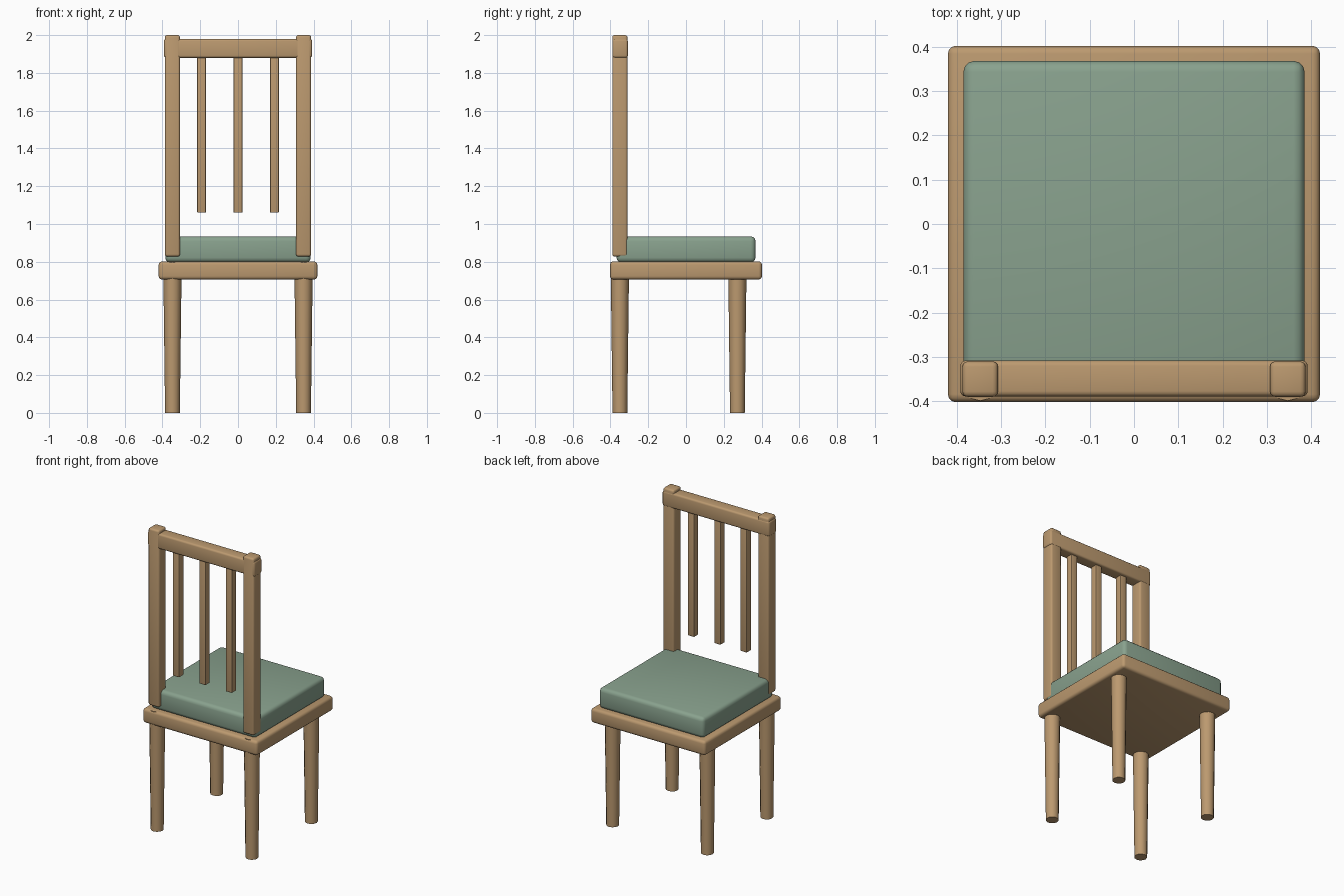
import bpy
import math

if "Cube" in bpy.data.objects:
    bpy.data.objects.remove(bpy.data.objects["Cube"])

wood = bpy.data.materials.new("wood")
wood.diffuse_color = (0.50, 0.32, 0.16, 1)
wood.use_nodes = True
wood.node_tree.nodes["Principled BSDF"].inputs["Base Color"].default_value = wood.diffuse_color
fabric = bpy.data.materials.new("fabric")
fabric.diffuse_color = (0.25, 0.36, 0.27, 1)
fabric.use_nodes = True
fabric.node_tree.nodes["Principled BSDF"].inputs["Base Color"].default_value = fabric.diffuse_color


def finish(ob, name, mat):
    ob.name = name
    ob.data.materials.append(mat)
    bpy.ops.object.shade_smooth_by_angle(angle=math.radians(35))
    return ob


def box(name, x, y, z, mat, bevel):
    """Rounded box from (min, max) ranges on each axis."""
    ranges = (x, y, z)
    bpy.ops.mesh.primitive_cube_add(size=1, location=[(a + b) / 2 for a, b in ranges])
    ob = bpy.context.object
    ob.scale = [b - a for a, b in ranges]
    bpy.ops.object.transform_apply(location=False, rotation=False, scale=True)
    mod = ob.modifiers.new("bevel", 'BEVEL')
    mod.width = bevel
    mod.segments = 3
    bpy.ops.object.modifier_apply(modifier=mod.name)
    return finish(ob, name, mat)


def leg(name, x, y):
    """Round leg tapering towards the floor."""
    height = 0.80
    bpy.ops.mesh.primitive_cone_add(vertices=12, radius1=0.039, radius2=0.049,
                                    depth=height, location=(x, y, height / 2))
    return finish(bpy.context.object, name, wood)


# Seat frame and cushion
box("seat", (-0.42, 0.42), (-0.402, 0.402), (0.706, 0.802), wood, 0.018)
box("cushion", (-0.385, 0.385), (-0.368, 0.368), (0.797, 0.934), fabric, 0.025)

# Legs and back posts, mirrored left and right
for side, s in (("left", -1), ("right", 1)):
    leg("rear_leg_" + side, s * 0.347, -0.35)
    leg("front_leg_" + side, s * 0.347, 0.272)
    box("back_post_" + side, sorted((s * 0.307, s * 0.387)), (-0.39, -0.31),
        (0.828, 2.0), wood, 0.012)

# Top rail across the posts
box("top_rail", (-0.392, 0.392), (-0.389, -0.308), (1.88, 1.98), wood, 0.012)

# Vertical slats hanging below the rail
for i in (-1, 0, 1):
    cx = i * 0.193
    box("back_slat_%d" % (i + 2), (cx - 0.023, cx + 0.023), (-0.373, -0.327),
        (1.06, 1.90), wood, 0.004)
